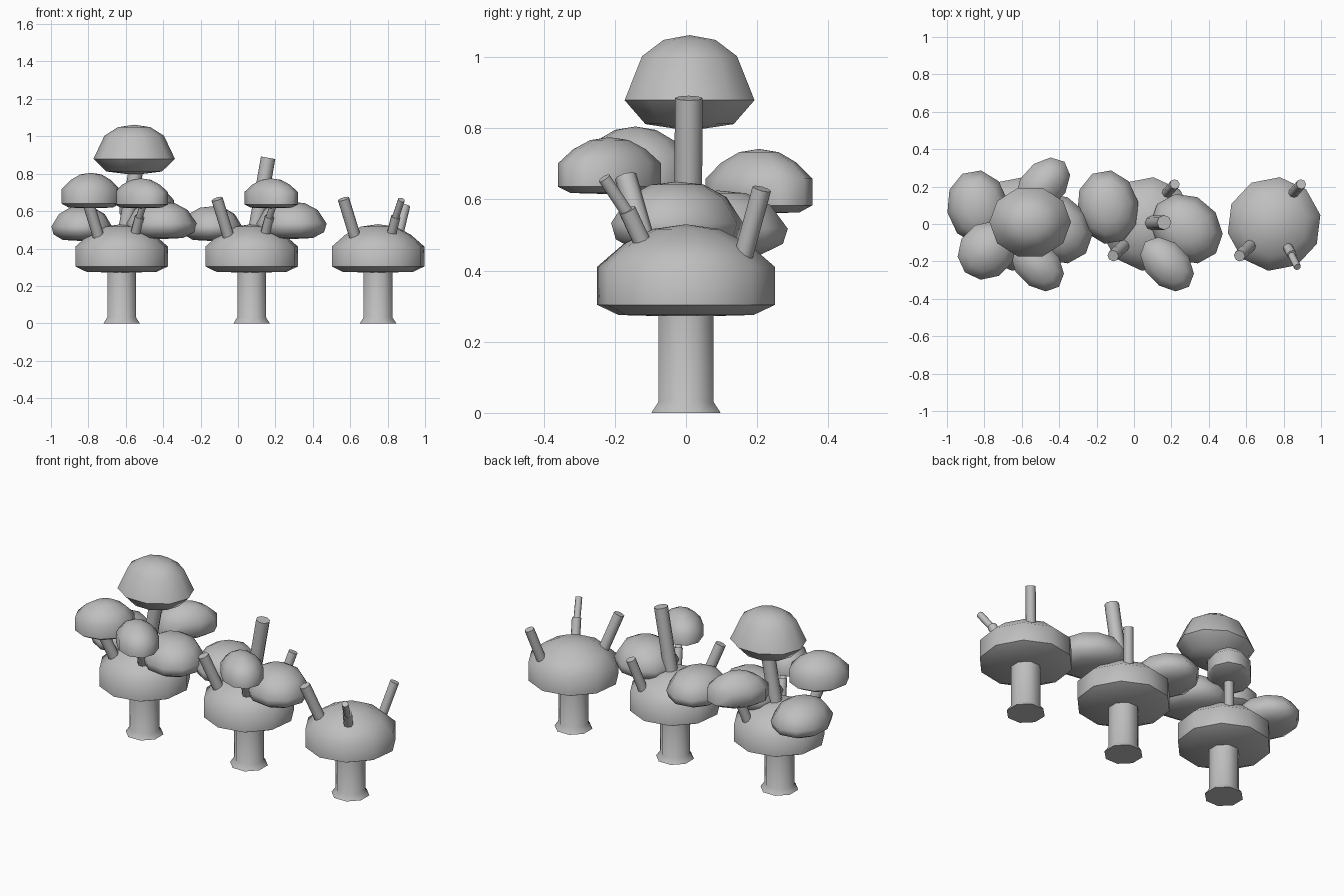
import bpy, bmesh, math
from mathutils import Vector, Matrix

if "Cube" in bpy.data.objects:
    bpy.data.objects.remove(bpy.data.objects["Cube"])

grey = bpy.data.materials.new("plain grey")
grey.diffuse_color = (0.52, 0.52, 0.52, 1)
grey.use_nodes = True
grey.node_tree.nodes["Principled BSDF"].inputs["Base Color"].default_value = grey.diffuse_color

# Outlines as (radius, height) fractions
CANOPY = [(0, 0), (.76, .02), (1, .13), (1, .54), (.70, .79), (.37, .95), (0, 1)]
PUFF = [(0, 0), (.62, .03), (.93, .19), (1, .42), (.75, .78), (.40, .96), (0, 1)]
CROWN = [(0, 0), (.68, .07), (1, .32), (.73, .78), (.40, .95), (0, 1)]
TRUNK = [(0, 0), (1.27, 0), (1, .10), (1, 1), (0, 1)]
LIMB = [(0, 0), (1, 0), (1, 1), (0, 1)]


def lathe(name, profile, sides, matrix, angle=45):
    """Spin an outline round z, then place it with a matrix."""
    bm = bmesh.new()
    rings = []
    for r, z in profile:
        n = sides if r else 1
        rings.append([bm.verts.new((r * math.cos(math.tau * i / sides),
                                    r * math.sin(math.tau * i / sides), z))
                      for i in range(n)])
    for a, b in zip(rings, rings[1:]):
        for i in range(sides):
            j = (i + 1) % sides
            if len(a) == 1:
                bm.faces.new((a[0], b[j], b[i]))
            elif len(b) == 1:
                bm.faces.new((a[i], a[j], b[0]))
            else:
                bm.faces.new((a[i], a[j], b[j], b[i]))
    bm.transform(matrix)
    bmesh.ops.recalc_face_normals(bm, faces=bm.faces[:])
    me = bpy.data.meshes.new(name)
    bm.to_mesh(me)
    bm.free()
    me.materials.append(grey)
    ob = bpy.data.objects.new(name, me)
    bpy.context.collection.objects.link(ob)
    bpy.ops.object.select_all(action='DESELECT')
    ob.select_set(True)
    bpy.context.view_layer.objects.active = ob
    bpy.ops.object.shade_smooth_by_angle(angle=math.radians(angle))
    return ob


def blob(name, profile, x, y, z0, z1, rx, ry, turn=0, sides=10):
    m = (Matrix.Translation((x, y, z0)) @ Matrix.Rotation(math.radians(turn), 4, 'Z')
         @ Matrix.Diagonal((rx, ry, z1 - z0, 1)))
    lathe(name, profile, sides, m, 55)


def limb(name, start, end, radius, ox):
    a, b = Vector(start), Vector(end)
    d = b - a
    m = (Matrix.Translation(a + Vector((ox, 0, 0))) @ d.to_track_quat('Z', 'Y').to_matrix().to_4x4()
         @ Matrix.Diagonal((radius, radius, d.length, 1)))
    lathe(name, LIMB, 8, m, 50)


def tree(tag, ox, stage):
    # trunk and main canopy
    blob(tag + "_trunk", TRUNK, ox, 0, 0, .32, .083, .083, 22.5, 8)
    blob(tag + "_canopy", CANOPY, ox, 0, .27, .53, .252, .252, 11)
    # limbs poking out of the canopy
    limb(tag + "_left_limb", (-.11, -.10, .42), (-.185, -.17, .665), .031, ox)
    limb(tag + "_back_limb", (.09, .15, .40), (.145, .213, .63), .027, ox)
    limb(tag + "_front_limb", (.06, -.10, .43), (.095, -.165, .57), .026, ox)
    limb(tag + "_front_twig", (.085, -.15, .54), (.125, -.23, .66), .019, ox)
    if stage < 1:
        return
    # centre stem and first foliage
    limb(tag + "_stem", (.01, .005, .44), (.088, .008, .885), .039, ox)
    blob(tag + "_left_puff", PUFF, ox - .213, .09, .44, .625, .165, .20, 10)
    blob(tag + "_right_puff", PUFF, ox + .208, -.025, .45, .65, .205, .175, -40)
    blob(tag + "_front_puff", CANOPY, ox + .104, -.215, .615, .775, .168, .116, -46)
    if stage < 2:
        return
    # full foliage
    blob(tag + "_side_puff", CANOPY, ox - .165, -.142, .615, .805, .165, .148, 45)
    blob(tag + "_back_puff", CANOPY, ox + .135, .205, .56, .742, .172, .12, 48)
    blob(tag + "_crown", CROWN, ox + .067, .01, .793, 1.062, .218, .192, 0)


tree("full_tree", -.622, 2)
tree("half_tree", .073, 1)
tree("bare_tree", .749, 0)
